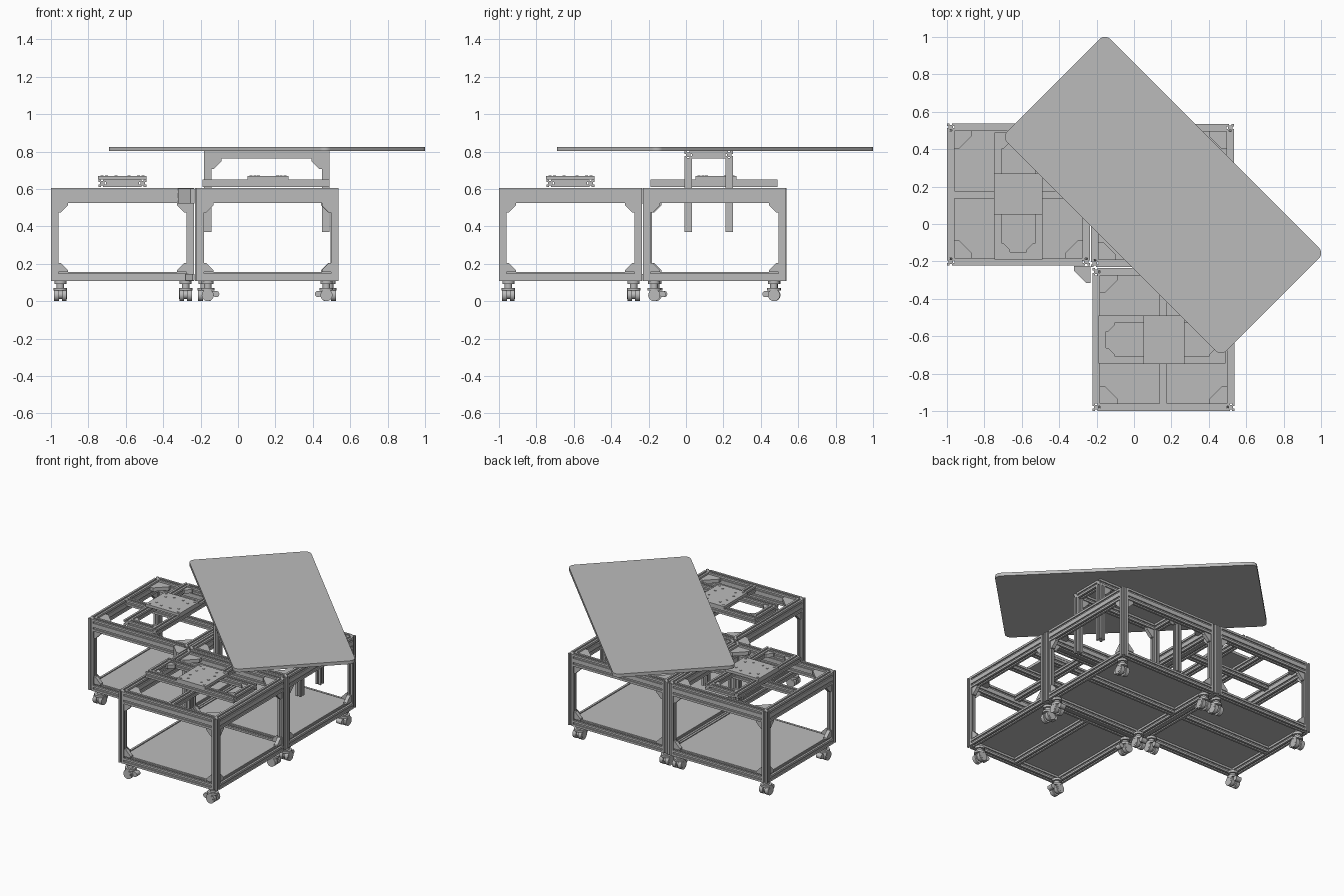
import bpy, bmesh, math
from mathutils import Matrix, Vector

if "Cube" in bpy.data.objects:
    bpy.data.objects.remove(bpy.data.objects["Cube"])

grey = bpy.data.materials.new("light_grey")
grey.use_nodes = True
grey.diffuse_color = (0.5, 0.5, 0.5, 1)
grey.node_tree.nodes["Principled BSDF"].inputs["Base Color"].default_value = (0.5, 0.5, 0.5, 1)

BAR = 0.04                       # width of one aluminium bar
LOW, TOP, TALL = 0.107, 0.606, 0.082
X, Y, Z = Vector((1, 0, 0)), Vector((0, 1, 0)), Vector((0, 0, 1))


def finish(name, bm, smooth=False):
    bmesh.ops.recalc_face_normals(bm, faces=bm.faces)
    mesh = bpy.data.meshes.new(name)
    bm.to_mesh(mesh)
    bm.free()
    mesh.materials.append(grey)
    obj = bpy.data.objects.new(name, mesh)
    bpy.context.collection.objects.link(obj)
    if smooth:
        bpy.ops.object.select_all(action='DESELECT')
        obj.select_set(True)
        bpy.context.view_layer.objects.active = obj
        bpy.ops.object.shade_smooth_by_angle(angle=math.radians(35))
    return obj


def prism(bm, points, direction):
    face = bm.faces.new([bm.verts.new(p) for p in points])
    out = bmesh.ops.extrude_face_region(bm, geom=[face])
    moved = [v for v in out["geom"] if isinstance(v, bmesh.types.BMVert)]
    bmesh.ops.translate(bm, verts=moved, vec=direction)


def box(bm, lo, hi):
    x0, y0, z0 = lo
    x1, y1, z1 = hi
    prism(bm, [(x0, y0, z0), (x1, y0, z0), (x1, y1, z0), (x0, y1, z0)], Z * (z1 - z0))


def bar(bm, axis, start, end, cu, cv, w=BAR, h=BAR):
    """Slotted bar along an axis; cu and cv centre it on the other two axes."""
    u, v = [a for a in (X, Y, Z) if a != axis]
    corners = [Vector(c) for c in ((-w/2, -h/2), (w/2, -h/2), (w/2, h/2), (-w/2, h/2))]
    outline = []
    for i, p in enumerate(corners):
        q = corners[(i + 1) % 4]
        along = (q - p).normalized()
        inward = Vector((-along.y, along.x)) * 0.008
        slots = max(1, round((q - p).length / BAR))
        outline.append(p)
        for k in range(slots):
            mid = p.lerp(q, (k + 0.5) / slots)
            a, b = mid - along * 0.006, mid + along * 0.006
            outline += [a, a + inward, b + inward, b]
    prism(bm, [axis * start + u * (cu + p.x) + v * (cv + p.y) for p in outline],
          axis * (end - start))


def gusset(bm, corner, u, v, size, thick):
    """Triangular corner bracket with clipped tips, centred in its thickness."""
    w = u.cross(v).normalized() * thick
    c = Vector(corner) - w / 2
    tip = size * 0.25
    prism(bm, [c, c + u*size, c + u*size + v*tip, c + u*tip + v*size, c + v*size], w)


def cylinder(bm, centre, radius, length, axis=Z, sides=24):
    rot = Z.rotation_difference(axis).to_matrix().to_4x4()
    bmesh.ops.create_cone(bm, cap_ends=True, segments=sides, radius1=radius, radius2=radius,
                          depth=length, matrix=Matrix.Translation(centre) @ rot)


def module(side, x0, x1, y0, y1):
    """Open square cart: posts, rails, floor, brackets and casters."""
    xs, ys, half = (x0 + BAR/2, x1 - BAR/2), (y0 + BAR/2, y1 - BAR/2), BAR / 2
    objs = []
    # Posts and rails
    bm = bmesh.new()
    for x in xs:
        for y in ys:
            bar(bm, Z, LOW, TOP, x, y)
    for z, h in ((LOW + half, BAR), (TOP - TALL/2, TALL)):
        for y in ys:
            bar(bm, X, x0 + BAR, x1 - BAR, y, z, BAR, h)
        for x in xs:
            bar(bm, Y, y0 + BAR, y1 - BAR, x, z, BAR, h)
    bar(bm, X, x0 + BAR, x1 - BAR, (y0 + y1) / 2, LOW + half)
    objs.append(finish(side + "_frame", bm))
    # Floor panel
    bm = bmesh.new()
    box(bm, (x0 + 0.03, y0 + 0.03, 0.147), (x1 - 0.03, y1 - 0.03, 0.155))
    objs.append(finish(side + "_floor_panel", bm))
    # Corner brackets, upright in every opening and flat under the top
    bm = bmesh.new()
    for x, sx in ((x0, 1), (x1, -1)):
        for y, sy in ((y0, 1), (y1, -1)):
            for z, sz in ((0.155, 1), (TOP - TALL, -1)):
                gusset(bm, (x + sx*BAR, y + sy*half, z), X*sx, Z*sz, 0.05, 0.025)
                gusset(bm, (x + sx*half, y + sy*BAR, z), Y*sy, Z*sz, 0.05, 0.025)
            gusset(bm, (x + sx*BAR, y + sy*BAR, TOP - 0.025), X*sx, Y*sy, 0.095, 0.025)
    objs.append(finish(side + "_corner_brackets", bm))
    # Twin wheel casters
    bm = bmesh.new()
    for x in (x0 + 0.05, x1 - 0.045):
        for y, s in ((y0 + 0.06, 1), (y1 - 0.065, -1)):
            cylinder(bm, (x, y, 0.099), 0.032, 0.016)
            cylinder(bm, (x, y, 0.08), 0.02, 0.03)
            cylinder(bm, (x, y, 0.064), 0.036, 0.014)
            for dx in (-0.021, 0.021):
                cylinder(bm, (x + dx, y, 0.032), 0.032, 0.026, X)
            cylinder(bm, (x, y, 0.034), 0.022, 0.07, X)
            box(bm, (x - 0.012, min(y, y + s*0.04), 0.03), (x + 0.012, max(y, y + s*0.04), 0.055))
            cylinder(bm, (x, y + s*0.045, 0.038), 0.017, 0.04, X)
    objs.append(finish(side + "_casters", bm, True))
    return objs


def carriage(side):
    """Raised rails and mounting plate on the wing cart."""
    objs = []
    rails, y0, y1, z = (-0.727, -0.51), -0.19, 0.49, 0.63
    bm = bmesh.new()
    for x in rails:
        bar(bm, Y, y0, y1, x, z)
    for y in (y0 + 0.02, y1 - 0.02):
        bar(bm, X, rails[0] + 0.02, rails[1] - 0.02, y, z)
    bar(bm, X, -0.96, -0.275, 0.157, TOP - 0.02)
    for x, s in ((rails[0] + 0.02, 1), (rails[1] - 0.02, -1)):
        gusset(bm, (x, y0 + 0.04, z), X*s, Y, 0.045, 0.025)
        gusset(bm, (x, y1 - 0.04, z), X*s, -Y, 0.045, 0.025)
    objs.append(finish(side + "_carriage_rails", bm))
    # Plate with bolts near its corners and a smaller inner pattern
    bm = bmesh.new()
    box(bm, (-0.748, 0.05, 0.65), (-0.488, 0.27, 0.668))
    for dx, dy in ((0.11, 0.09), (0.085, 0.05), (0.035, 0.07)):
        for sx in (-1, 1):
            for sy in (-1, 1):
                cylinder(bm, (-0.618 + sx*dx, 0.16 + sy*dy, 0.669), 0.008, 0.004, Z, 12)
    objs.append(finish(side + "_mounting_plate", bm))
    return objs


# Wing cart, then its twin reflected across the diagonal
wing = module("side", -1.0, -0.235, -0.222, 0.538) + carriage("side")
swap = Matrix(((0, 1, 0, 0), (1, 0, 0, 0), (0, 0, 1, 0), (0, 0, 0, 1)))
for obj in wing:
    twin = obj.copy()
    twin.data = obj.data.copy()
    twin.data.transform(swap)
    twin.data.flip_normals()
    twin.name = obj.name.replace("side", "front")
    bpy.context.collection.objects.link(twin)

# Corner cart
module("corner", -0.23, 0.535, -0.23, 0.535)

# Bracket joining the two wings in the inside angle
bm = bmesh.new()
for z, h, size in ((0.562, 0.08, 0.09), (0.128, 0.035, 0.05)):
    gusset(bm, (-0.232, -0.225, z), -X, -Y, size, h)
finish("joining_brackets", bm)

# Table support: hanging posts with slotted bars on top
bm = bmesh.new()
post_x, post_y = (-0.163, 0.468), (0.012, 0.23)
for x in post_x:
    for y in post_y:
        bar(bm, Z, 0.37, 0.765, x, y)
    bar(bm, Y, post_y[0] + 0.02, post_y[1] - 0.02, x, 0.782)
for y in post_y:
    bar(bm, X, post_x[0] - 0.02, post_x[1] + 0.02, y, 0.782)
    for x, s in ((post_x[0] + 0.02, 1), (post_x[1] - 0.02, -1)):
        gusset(bm, (x, y, 0.762), X*s, -Z, 0.055, 0.025)
finish("table_support", bm)

# Table top, turned across the corner, with rounded corners
bm = bmesh.new()
box(bm, (-0.829, -0.39, 0.802), (0.829, 0.39, 0.825))
upright = [e for e in bm.edges if abs(e.verts[0].co.z - e.verts[1].co.z) > 0.01]
bmesh.ops.bevel(bm, geom=upright, offset=0.04, segments=6, profile=0.5, affect='EDGES')
bm.transform(Matrix.Translation((0.155, 0.155, 0)) @ Matrix.Rotation(math.radians(-45), 4, 'Z'))
finish("table_top", bm, True)
